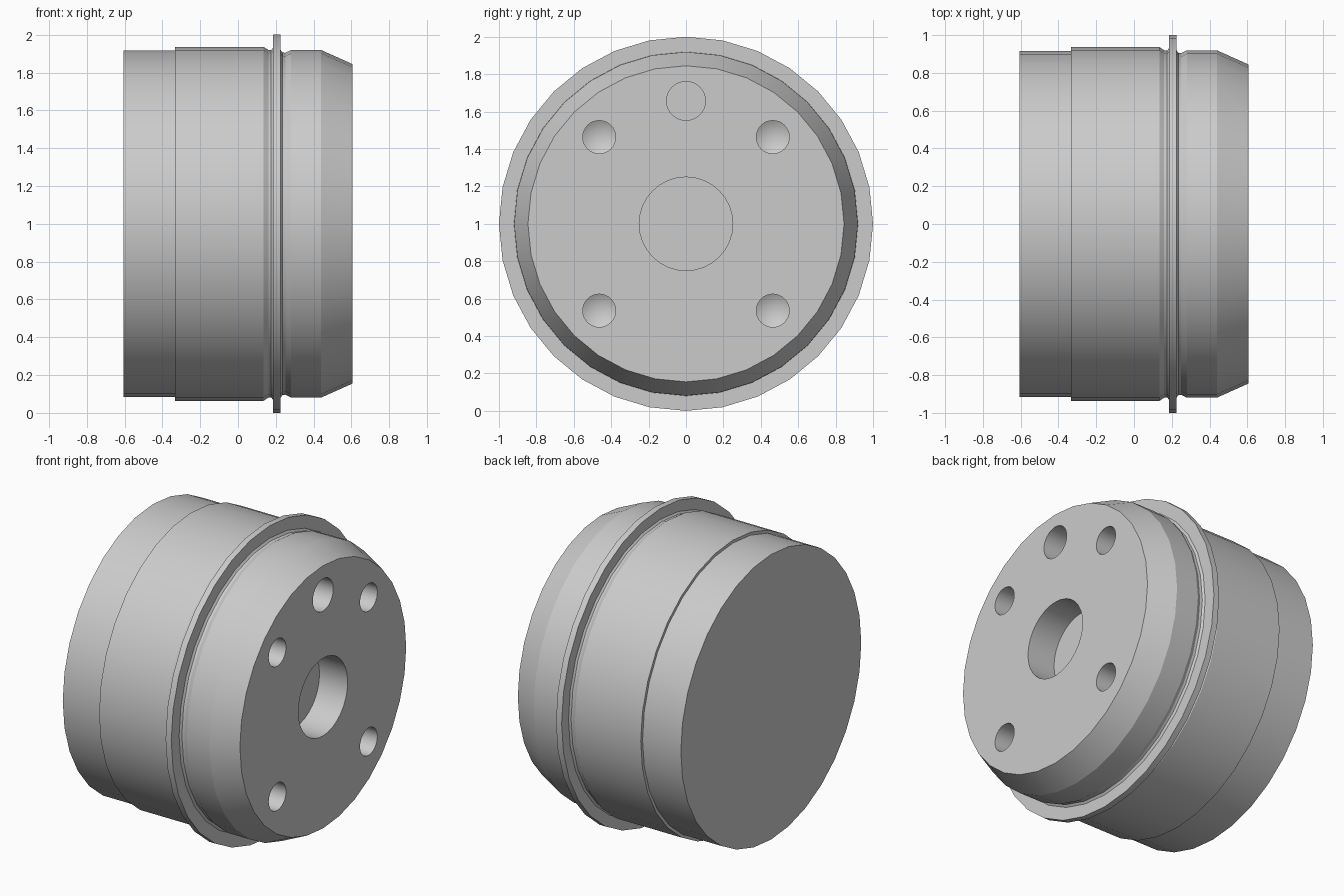
import bpy
import bmesh
import math

if "Cube" in bpy.data.objects:
    bpy.data.objects.remove(bpy.data.objects["Cube"])

SEGMENTS = 32
FACE_X = 0.605

steel = bpy.data.materials.new("light_grey_metal")
steel.use_nodes = True
grey = (0.6, 0.6, 0.6, 1)
steel.diffuse_color = grey
steel.node_tree.nodes["Principled BSDF"].inputs["Base Color"].default_value = grey


def lathe(name, profile, y=0, z=1):
    """Turn (x, radius) points around an axis along x; only the first may be a tip."""
    bm = bmesh.new()
    rings = []
    for x, r in profile:
        if r == 0:
            rings.append([bm.verts.new((x, y, z))])
            continue
        ring = []
        for i in range(SEGMENTS):
            a = math.tau * i / SEGMENTS
            ring.append(bm.verts.new((x, y + r * math.sin(a), z + r * math.cos(a))))
        rings.append(ring)
    for a, b in zip(rings, rings[1:]):
        for i in range(SEGMENTS):
            j = (i + 1) % SEGMENTS
            if len(a) == 1:
                bm.faces.new((a[0], b[j], b[i]))
            else:
                bm.faces.new((a[i], a[j], b[j], b[i]))
    for ring in (rings[0], rings[-1]):
        if len(ring) > 1:
            bm.faces.new(ring)
    bmesh.ops.recalc_face_normals(bm, faces=bm.faces)
    mesh = bpy.data.meshes.new(name)
    bm.to_mesh(mesh)
    bm.free()
    mesh.materials.append(steel)
    obj = bpy.data.objects.new(name, mesh)
    bpy.context.collection.objects.link(obj)
    return obj


# Turned body: rear spigot, barrel, relief groove, thin flange, chamfered nose
body = lathe("hub_body", [
    (-FACE_X, 0.917), (-0.333, 0.917), (-0.333, 0.936),
    (0.135, 0.936), (0.16, 0.92), (0.175, 0.918), (0.185, 0.93),
    (0.185, 1.0), (0.225, 1.0), (0.225, 0.92), (0.235, 0.906),
    (0.25, 0.904), (0.28, 0.919), (0.44, 0.919), (FACE_X, 0.845)])


# Holes in the nose: flat bore and dowel hole, four drilled bolt holes
def hole(name, y, z, radius, depth, tip=0):
    floor = FACE_X - depth
    profile = [(floor, radius), (FACE_X + 0.1, radius)]
    if tip:
        profile.insert(0, (floor - tip, 0))
    return lathe(name, profile, y, z)


cutters = [hole("centre_bore_cutter", 0, 1, 0.25, 0.2),
           hole("dowel_hole_cutter", 0, 1.657, 0.104, 0.2)]
for sy in (-1, 1):
    for sz in (-1, 1):
        cutters.append(hole("bolt_hole_cutter", sy * 0.464, 1 + sz * 0.464,
                            0.088, 0.2, 0.05))

for obj in bpy.context.selected_objects:
    obj.select_set(False)
bpy.context.view_layer.objects.active = body
body.select_set(True)
for cutter in cutters:
    cutter.hide_render = True
    cut = body.modifiers.new("hole", 'BOOLEAN')
    cut.operation = 'DIFFERENCE'
    cut.solver = 'EXACT'
    cut.object = cutter
    bpy.ops.object.modifier_apply(modifier=cut.name)
    bpy.data.objects.remove(cutter)

# Smooth turned surfaces with crisp machined edges
bpy.ops.object.shade_smooth_by_angle(angle=math.radians(22))
